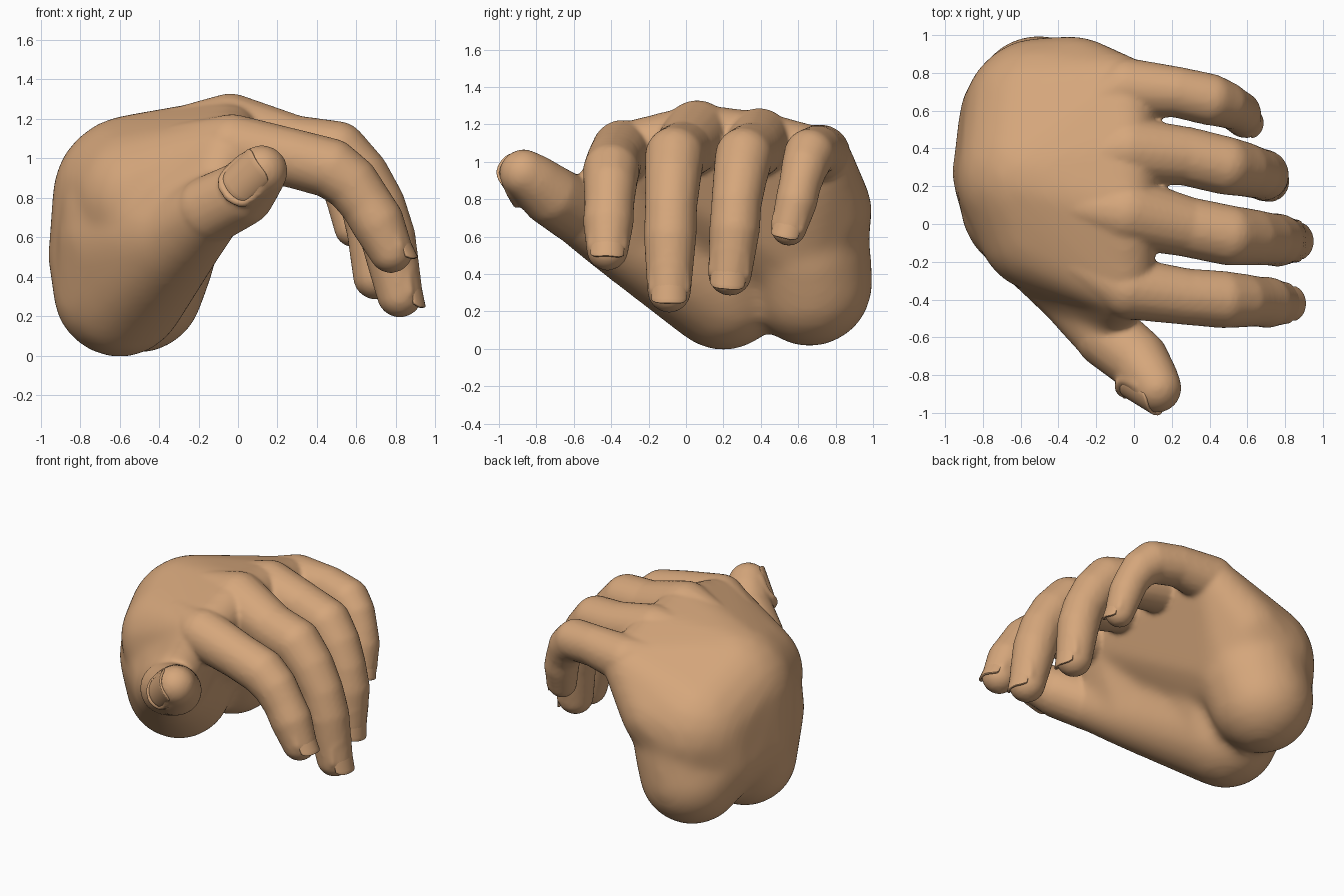
import bpy, bmesh, math
from mathutils import Vector

if "Cube" in bpy.data.objects:
    bpy.data.objects.remove(bpy.data.objects["Cube"])

skin = bpy.data.materials.new("warm_tan_skin")
skin.diffuse_color = (0.67, 0.385, 0.20, 1)
skin.use_nodes = True
skin.node_tree.nodes["Principled BSDF"].inputs["Base Color"].default_value = skin.diffuse_color

# unit sphere points shared by every rounded hull
ball = bmesh.new()
bmesh.ops.create_icosphere(ball, subdivisions=3, radius=1)
BALL = [v.co.copy() for v in ball.verts]
ball.free()


def add_hull(target, balls):
    """Add the convex skin around a few balls (x, y, z, radius)."""
    bm = bmesh.new()
    for x, y, z, r in balls:
        for p in BALL:
            bm.verts.new(Vector((x, y, z)) + p * r)
    res = bmesh.ops.convex_hull(bm, input=bm.verts[:])
    junk = {g for g in res["geom_interior"] + res["geom_unused"] if isinstance(g, bmesh.types.BMVert)}
    bmesh.ops.delete(bm, geom=list(junk), context='VERTS')
    bmesh.ops.recalc_face_normals(bm, faces=bm.faces[:])
    me = bpy.data.meshes.new("tmp")
    bm.to_mesh(me)
    bm.free()
    target.from_mesh(me)
    bpy.data.meshes.remove(me)


def add_chain(target, balls):
    for a, b in zip(balls, balls[1:]):
        add_hull(target, (a, b))


def fuse(bm, name, voxel, rounds):
    """Merge overlapping solids into one softened skin object."""
    me = bpy.data.meshes.new(name)
    bm.to_mesh(me)
    bm.free()
    ob = bpy.data.objects.new(name, me)
    bpy.context.collection.objects.link(ob)
    rm = ob.modifiers.new("fuse", 'REMESH')
    rm.mode, rm.voxel_size, rm.use_smooth_shade = 'VOXEL', voxel, True
    sm = ob.modifiers.new("soften", 'SMOOTH')
    sm.factor, sm.iterations = 0.5, rounds
    deps = bpy.context.evaluated_depsgraph_get()
    final = bpy.data.meshes.new_from_object(ob.evaluated_get(deps))
    ob.modifiers.clear()
    ob.data = final
    return ob


# ---- palm: back of hand, wrist dome, heel lobes, thumb mound and web ----
palm = bmesh.new()
wrist = (-0.52, 0.25, 0.80, 0.425)
side = (-0.49, 0.57, 0.66, 0.42)
rim = (-0.30, 0.77, 0.76, 0.225)
thumb_root = (-0.30, -0.33, 0.60, 0.23)
thumb_base = (-0.14, -0.59, 0.74, 0.175)
index_k = (-0.05, -0.34, 1.05, 0.16)
heel = (-0.60, 0.20, 0.33, 0.34)
outer_heel = (-0.51, 0.66, 0.35, 0.34)
dome = [(-0.65, 0.27, 0.50, 0.315), (-0.60, 0.55, 0.48, 0.33)]
add_hull(palm, (wrist, side, rim, index_k, (-0.47, 0.0, 0.79, 0.37), (-0.05, 0.06, 1.13, 0.18),
                (-0.05, 0.4, 1.1, 0.17), (-0.05, 0.73, 1.02, 0.16)))
add_hull(palm, (wrist, side, *dome))
add_hull(palm, (heel, wrist, dome[0]))
add_hull(palm, (heel, thumb_root, (-0.55, 0.1, 0.6, 0.37)))
add_hull(palm, (outer_heel, (-0.47, 0.63, 0.52, 0.36), dome[1]))
add_hull(palm, ((-0.55, 0.1, 0.7, 0.36), thumb_root, index_k, (-0.16, -0.5, 0.74, 0.14)))
add_hull(palm, (thumb_root, thumb_base))
palm_ob = fuse(palm, "palm", 0.03, 12)

# ---- fingers: joint balls from knuckle to tip, then the way the nail faces ----
FINGERS = {
    "index": ([(-0.03, -0.34, 1.06, 0.165), (0.28, -0.385, 1.0, 0.15), (0.47, -0.40, 0.95, 0.152),
               (0.65, -0.41, 0.77, 0.133), (0.705, -0.415, 0.68, 0.136), (0.775, -0.42, 0.53, 0.112)],
              (1, 0, 0.3)),
    "middle": ([(-0.04, 0.06, 1.14, 0.19), (0.28, -0.015, 1.06, 0.16), (0.50, -0.06, 1.03, 0.16),
                (0.71, -0.08, 0.76, 0.14), (0.76, -0.085, 0.60, 0.141), (0.82, -0.09, 0.31, 0.117)],
               (1, 0, 0.3)),
    "ring": ([(-0.03, 0.39, 1.11, 0.178), (0.27, 0.36, 1.06, 0.156), (0.48, 0.31, 1.03, 0.155),
              (0.65, 0.27, 0.78, 0.135), (0.685, 0.26, 0.64, 0.136), (0.70, 0.235, 0.40, 0.117)],
             (1, -0.1, 0.2)),
    "little": ([(-0.04, 0.72, 1.04, 0.16), (0.22, 0.70, 1.06, 0.135), (0.40, 0.66, 1.04, 0.137),
                (0.53, 0.61, 0.88, 0.113), (0.56, 0.59, 0.79, 0.113), (0.583, 0.55, 0.645, 0.095)],
               (1, -0.2, 0.2)),
    "thumb": ([thumb_base, (0.02, -0.72, 0.82, 0.165), (0.085, -0.81, 0.895, 0.145),
               (0.12, -0.868, 0.935, 0.132)], (-0.42, -0.85, 0.2)),
}

hand = bmesh.new()
hand.from_mesh(palm_ob.data)
bpy.data.objects.remove(palm_ob)

for name, (balls, facing) in FINGERS.items():
    is_thumb = name == "thumb"
    tip, r = Vector(balls[-1][:3]), balls[-1][3]
    if not is_thumb:
        # round the middle joint outward, and run a tendon back into the hand
        a, b = balls[2], balls[3]
        bend = [(p + q) / 2 for p, q in zip(a, b)]
        bend[0] += 0.012
        bend[2] += 0.015
        x, y, z, _ = balls[0]
        balls = [(x - 0.26, 0.2 + (y - 0.2) * 0.75, z, 0.12)] + balls[:3] + [bend] + balls[3:]
    add_chain(hand, balls)
    d = Vector((0.65, -0.4, 0.62)) if is_thumb else tip - Vector(balls[-2][:3])
    d.normalize()
    n = Vector(facing)
    n = (n - d * n.dot(d)).normalized()
    s = d.cross(n)
    spread, length = math.radians(56), r * 1.7
    back = 0.70 if is_thumb else 0.55
    rad = r - 0.004

    def on_nail(t, v, lift=0.0):
        """Nail point: t runs across (-1..1), v along (0 root, 1 free edge)."""
        root = -length * back + 0.15 * length * abs(t) ** 3
        end = length * (1 - back) - 0.14 * length * t ** 4
        a = t * spread
        return (tip + d * (root + (end - root) * v) + s * (rad + lift) * math.sin(a)
                + n * ((rad + lift) * math.cos(a)))

    # skin fold around the nail root and sides
    path = ([(-1.1, 0.6), (-1.1, 0.3)] + [(t / 4, -0.1) for t in range(-4, 5)]
            + [(1.1, 0.3), (1.1, 0.6)])
    add_chain(hand, [(*on_nail(t, v, -0.006), 0.022) for t, v in path])

    # curved nail plate
    bm = bmesh.new()
    C, R = 12, 8
    grid = [[bm.verts.new(on_nail(-1 + 2 * i / C, j / R, 0.003)) for i in range(C + 1)] for j in range(R + 1)]
    for j in range(R):
        for i in range(C):
            bm.faces.new((grid[j][i], grid[j][i + 1], grid[j + 1][i + 1], grid[j + 1][i]))
    bm.normal_update()
    if bm.faces[:][C // 2].normal.dot(n) < 0:
        bmesh.ops.reverse_faces(bm, faces=bm.faces[:])
    me = bpy.data.meshes.new(name + "_nail")
    bm.to_mesh(me)
    bm.free()
    me.materials.append(skin)
    me.shade_smooth()
    nail = bpy.data.objects.new(name + "_nail", me)
    bpy.context.collection.objects.link(nail)
    sol = nail.modifiers.new("thickness", 'SOLIDIFY')
    sol.thickness, sol.offset = 0.016, -1
    bev = nail.modifiers.new("soft_edge", 'BEVEL')
    bev.width, bev.segments = 0.004, 2

# ---- one continuous skin ----
hand_ob = fuse(hand, "hand", 0.014, 7)
hand_ob.data.materials.clear()
hand_ob.data.materials.append(skin)
hand_ob.data.shade_smooth()
